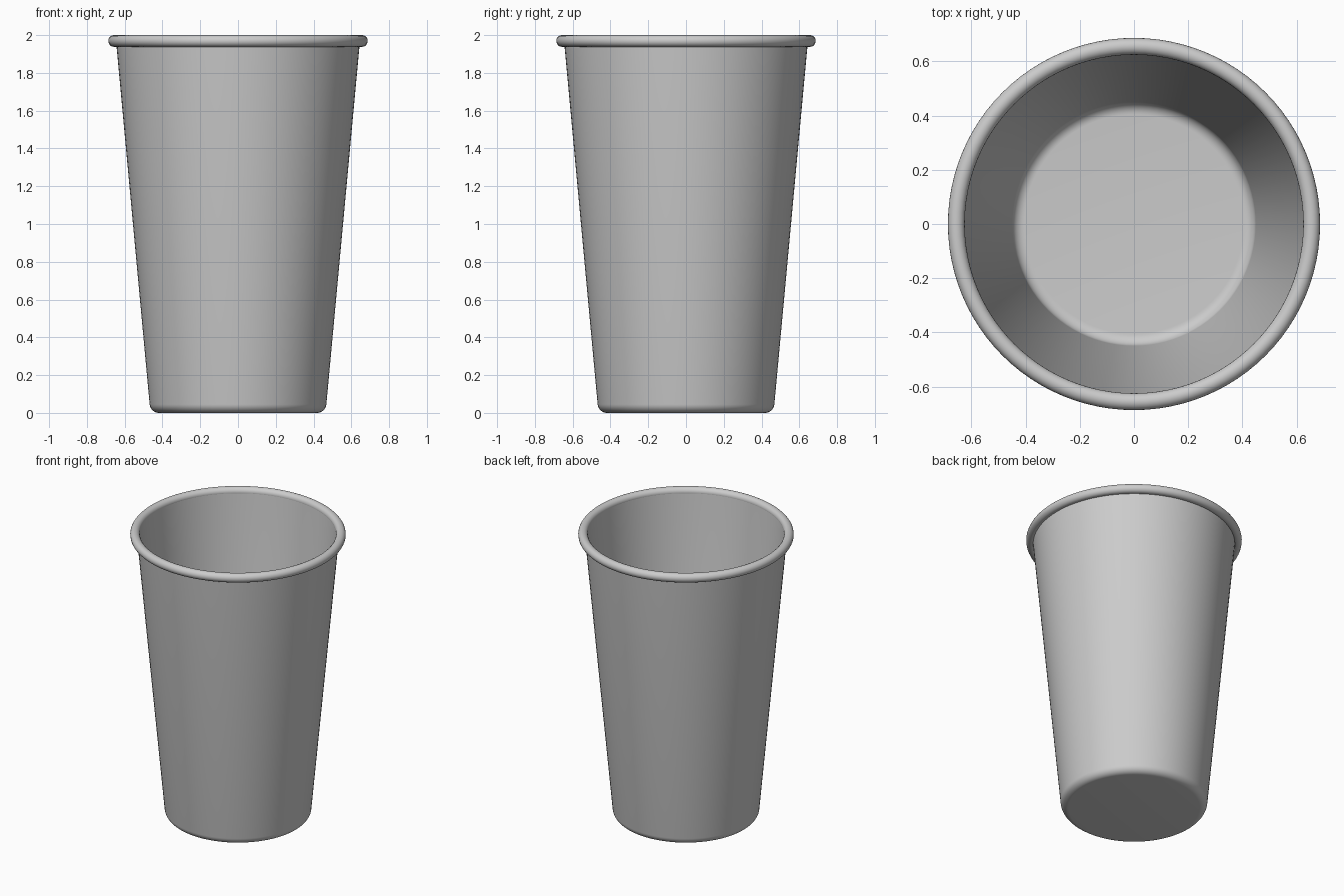
import bpy, bmesh, math
from mathutils import Matrix, Vector

cube = bpy.data.objects.get("Cube")
if cube:
    bpy.data.objects.remove(cube, do_unlink=True)

SEGMENTS = 96

metal = bpy.data.materials.new("grey_metal")
metal.use_nodes = True
grey = (0.6, 0.6, 0.6, 1)
metal.diffuse_color = grey
metal.node_tree.nodes["Principled BSDF"].inputs["Base Color"].default_value = grey


def arc(r, z, radius, start, end, steps):
    """Points (r, z) along a circular arc, angles in degrees."""
    angles = [math.radians(start + (end - start) * i / steps) for i in range(steps + 1)]
    return [(r + radius * math.cos(a), z + radius * math.sin(a)) for a in angles]


def lathe(name, profile):
    """Spin an (r, z) profile around the z axis into a smooth solid."""
    bm = bmesh.new()
    verts = [bm.verts.new((r, 0, z)) for r, z in profile]
    edges = [bm.edges.new(pair) for pair in zip(verts, verts[1:])]
    bmesh.ops.spin(bm, geom=verts + edges, cent=(0, 0, 0), axis=(0, 0, 1),
                   angle=math.tau, steps=SEGMENTS, use_duplicate=False)
    bmesh.ops.remove_doubles(bm, verts=bm.verts, dist=0.0001)
    bmesh.ops.recalc_face_normals(bm, faces=bm.faces)
    mesh = bpy.data.meshes.new(name)
    bm.to_mesh(mesh)
    bm.free()
    mesh.materials.append(metal)
    obj = bpy.data.objects.new(name, mesh)
    bpy.context.collection.objects.link(obj)
    bpy.ops.object.select_all(action="DESELECT")
    obj.select_set(True)
    bpy.context.view_layer.objects.active = obj
    bpy.ops.object.shade_smooth_by_angle(angle=math.radians(40))
    return obj


# Thin tapered cup: outer base and wall, then back down the inside
outer = [(0, 0)] + arc(0.418, 0.05, 0.05, -90, -5, 8) + [(0.644, 1.95)]
inner = [(0.626, 1.97)] + arc(0.405, 0.065, 0.045, -5, -90, 8) + [(0, 0.02)]
lathe("cup_body", outer + inner)

# Rolled lip around the opening
rim = arc(0.656, 1.969, 0.031, 0, 360, 20)
lathe("rolled_rim", rim)
